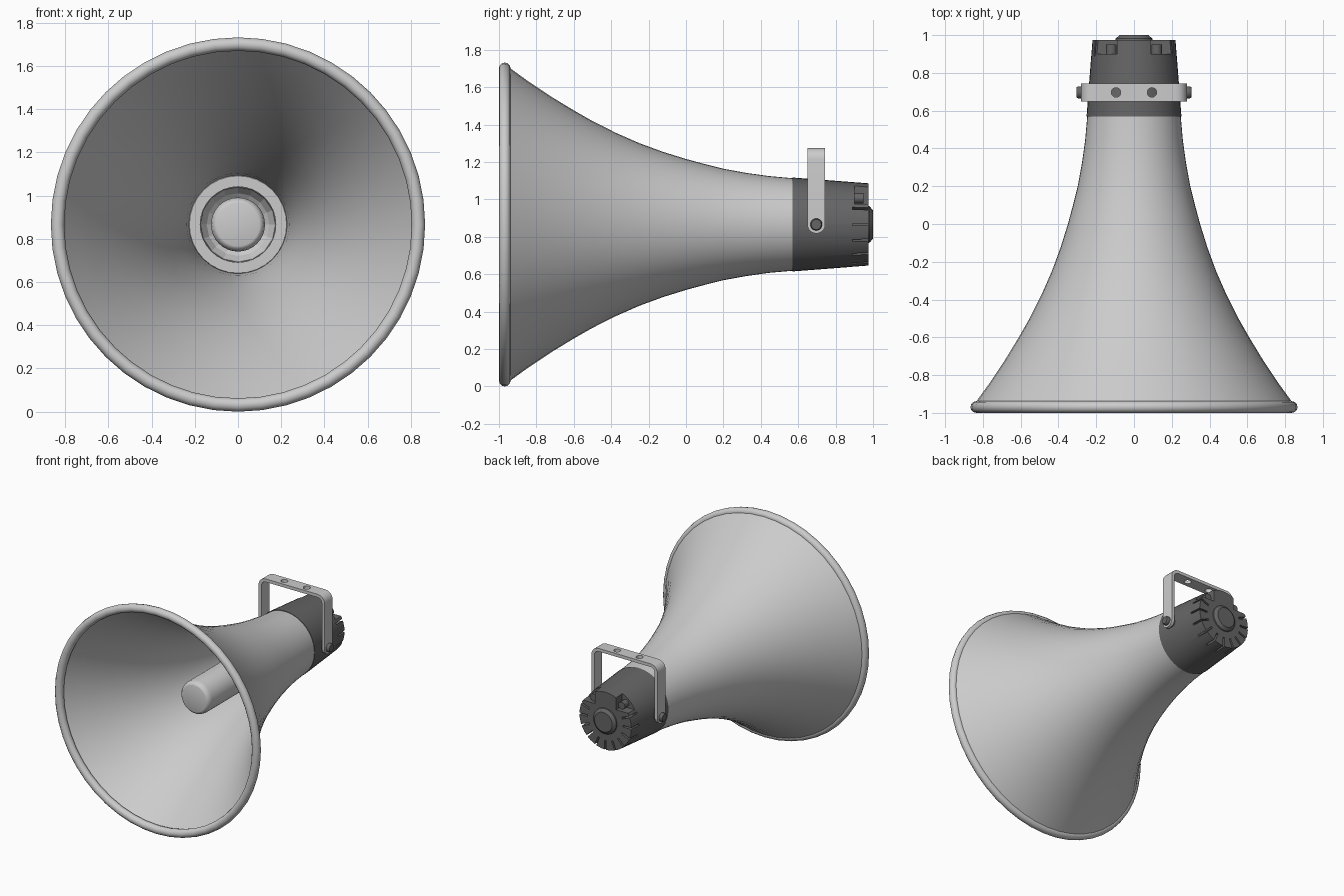
import bpy, bmesh, math
from mathutils import Vector, Matrix

if "Cube" in bpy.data.objects:
    bpy.data.objects.remove(bpy.data.objects["Cube"])

AXIS_Z = 0.866
DARK = bpy.data.materials.new("dark_grey")
DARK.diffuse_color = (0.13, 0.13, 0.13, 1)
DARK.use_nodes = True
DARK.node_tree.nodes["Principled BSDF"].inputs["Base Color"].default_value = DARK.diffuse_color


def finish(name, bm, dark=False, smooth=True, angle=35):
    bmesh.ops.remove_doubles(bm, verts=bm.verts, dist=1e-5)
    bmesh.ops.recalc_face_normals(bm, faces=bm.faces)
    mesh = bpy.data.meshes.new(name)
    bm.to_mesh(mesh)
    bm.free()
    ob = bpy.data.objects.new(name, mesh)
    bpy.context.collection.objects.link(ob)
    if dark:
        mesh.materials.append(DARK)
    if smooth:
        shade(ob, angle)
    return ob


def activate(ob):
    bpy.ops.object.select_all(action='DESELECT')
    ob.select_set(True)
    bpy.context.view_layer.objects.active = ob


def shade(ob, angle=35):
    activate(ob)
    bpy.ops.object.shade_smooth_by_angle(angle=math.radians(angle))


def lathe(name, profile, segs=40, closed=False, **kw):
    """Revolve (y, radius) points about the horn axis."""
    bm = bmesh.new()
    rings = []
    for y, r in profile:
        rings.append([bm.verts.new((r * math.cos(a), y, AXIS_Z + r * math.sin(a)))
                      for a in (2 * math.pi * i / segs for i in range(segs))])
    pairs = list(zip(rings, rings[1:] + rings[:1]))
    for a, b in pairs if closed else pairs[:-1]:
        for i in range(segs):
            j = (i + 1) % segs
            bm.faces.new((a[i], a[j], b[j], b[i]))
    return finish(name, bm, **kw)


def prism(name, points, push, **kw):
    """Extrude a flat polygon along a vector."""
    bm = bmesh.new()
    face = bm.faces.new([bm.verts.new(p) for p in points])
    ext = bmesh.ops.extrude_face_region(bm, geom=[face], use_keep_orig=True)
    moved = [v for v in ext["geom"] if isinstance(v, bmesh.types.BMVert)]
    bmesh.ops.translate(bm, verts=moved, vec=push)
    return finish(name, bm, **kw)


def cylinder(name, centre, axis, r1, r2, depth, segs=20, **kw):
    bm = bmesh.new()
    rot = Vector((0, 0, 1)).rotation_difference(Vector(axis)).to_matrix().to_4x4()
    bmesh.ops.create_cone(bm, cap_ends=True, segments=segs, radius1=r1, radius2=r2,
                          depth=depth, matrix=Matrix.Translation(centre) @ rot)
    return finish(name, bm, **kw)


def box(name, centre, size, turn=0):
    """Box, then turned about the horn axis."""
    bm = bmesh.new()
    m = (Matrix.Translation((0, 0, AXIS_Z)) @ Matrix.Rotation(turn, 4, 'Y')
         @ Matrix.Translation(centre) @ Matrix.Diagonal((*size, 1)))
    bmesh.ops.create_cube(bm, size=1, matrix=m)
    return finish(name, bm, smooth=False)


def cut(ob, cutters):
    for c in cutters:
        mod = ob.modifiers.new("cut", 'BOOLEAN')
        mod.operation = 'DIFFERENCE'
        mod.solver = 'EXACT'
        mod.object = c
        activate(ob)
        bpy.ops.object.modifier_apply(modifier=mod.name)
        bpy.data.objects.remove(c)


# Flared bell, with a thin wall
outer = [(-0.96, 0.85), (-0.85, 0.77), (-0.72, 0.683), (-0.6, 0.61), (-0.5, 0.553),
         (-0.375, 0.49), (-0.25, 0.435), (-0.125, 0.389), (0, 0.35), (0.1, 0.323),
         (0.2, 0.298), (0.32, 0.276), (0.44, 0.259), (0.575, 0.247)]
inner = [(y, r - 0.022) for y, r in reversed(outer)]
lathe("bell", outer + inner, segs=48, closed=True)

# Rolled rim
rim = [(-0.969 + 0.031 * math.cos(t), 0.835 + 0.031 * math.sin(t))
       for t in (2 * math.pi * i / 12 for i in range(12))]
lathe("rim", rim, segs=48, closed=True, angle=60)

# Throat plate with its faceted funnel, and the centre tube
lathe("throat_plate", [(0.565, 0.232), (0.55, 0.225), (0.55, 0.175)], segs=32)
lathe("throat_funnel", [(0.55, 0.175), (0.6, 0.17), (0.64, 0.145), (0.66, 0.12)],
      segs=16, smooth=False)
lathe("centre_tube", [(0.66, 0.125), (-0.49, 0.125), (-0.513, 0.12), (-0.527, 0.108),
                      (-0.53, 0.1), (-0.53, 0)], segs=32, angle=50)

# Driver housing: hollow at the front, notched at the back edge
housing = lathe("driver_housing", [(0.68, 0), (0.68, 0.2), (0.57, 0.2), (0.57, 0.251),
                                   (0.975, 0.22), (0.975, 0)], dark=True, smooth=False)
cutters = [box("slit_cutter", (0.21, 0.945, 0), (0.12, 0.11, 0.013), math.radians(22.5 * k))
           for k in range(-1, 10)]
cutters += [box("terminal_cutter", (s * 0.19, 0.95, 0.21), (0.2, 0.1, 0.2)) for s in (-1, 1)]
cut(housing, cutters)
shade(housing, 25)

# Back button
lathe("back_button", [(0.97, 0.1), (0.982, 0.097), (1.0, 0.075), (1.0, 0)],
      segs=24, dark=True, angle=25)

# Cable terminals in the two upper notches
for s, side in ((-1, "left"), (1, "right")):
    cylinder(f"{side}_terminal", (s * 0.12, 0.915, AXIS_Z + 0.14), (0, 1, 0),
             0.028, 0.028, 0.07, 16, dark=True)

# U-shaped bracket: strap with rounded bends and two mounting holes
Y0, W, X, TOP, THICK = 0.6965, 0.096, 0.28, 1.275, 0.024


def u_line(x, top, r):
    right = [(x - r + r * math.cos(t), top - r + r * math.sin(t))
             for t in (math.pi / 2 * i / 6 for i in range(7))]
    right = [(x, AXIS_Z)] + right
    return right + [(-px, pz) for px, pz in reversed(right)]


outline = u_line(X, TOP, 0.06) + u_line(X - THICK, TOP - THICK, 0.036)[::-1]
bracket = prism("bracket", [(x, Y0 - W / 2, z) for x, z in outline], (0, W, 0), smooth=False)
cut(bracket, [cylinder("hole_cutter", (s * 0.095, Y0, TOP), (0, 0, 1), 0.025, 0.025, 0.2,
                       smooth=False) for s in (-1, 1)])
shade(bracket, 30)

# Rounded bracket ends and pivot bolts
for s, side in ((-1, "left"), (1, "right")):
    arc = [(s * X, Y0 + W / 2 * math.cos(t), AXIS_Z - W / 2 * math.sin(t))
           for t in (math.pi * i / 12 for i in range(13))]
    prism(f"{side}_bracket_end", arc, (-s * THICK, 0, 0))
    cylinder(f"{side}_pivot_bolt", (s * 0.26, Y0, AXIS_Z), (s, 0, 0), 0.032, 0.032, 0.07,
             dark=True)
    cylinder(f"{side}_bolt_cap", (s * 0.3, Y0, AXIS_Z), (s, 0, 0), 0.032, 0.027, 0.01,
             dark=True, angle=20)
